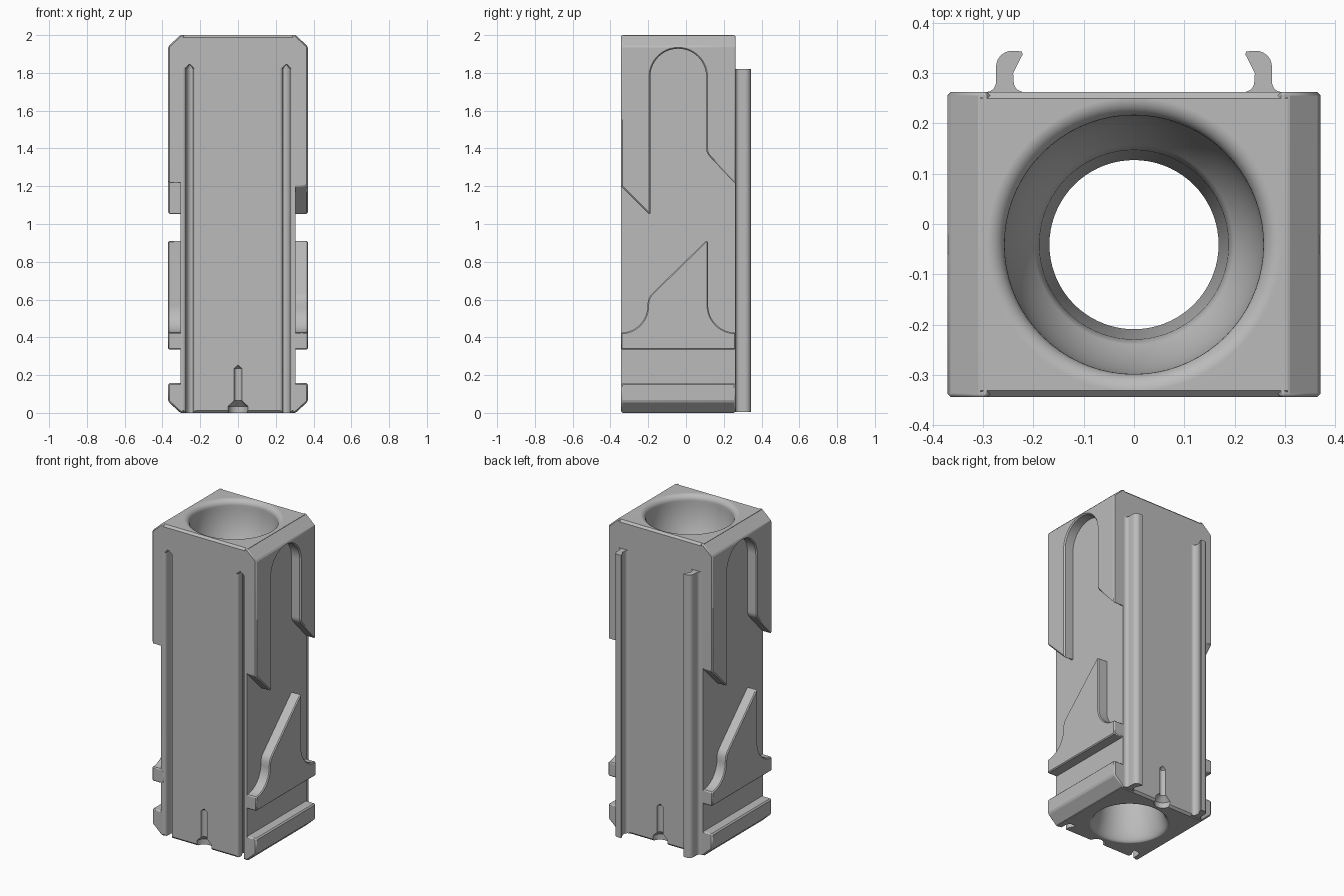
import bpy, bmesh
from math import pi, cos, sin, sqrt, radians
from mathutils import Vector, Matrix

if "Cube" in bpy.data.objects:
    bpy.data.objects.remove(bpy.data.objects["Cube"])

FRONT, BACK = -0.344, 0.262      # body faces, without the rails
MID = (FRONT + BACK) / 2         # centre line of the body in y
CORE, WIDE = 0.305, 0.37         # half widths of core and side plates
HALF_TURN = Matrix.Translation((0, 2 * MID, 0)) @ Matrix.Rotation(pi, 4, "Z")

grey = bpy.data.materials.new("plain grey")
grey.use_nodes = True
grey.diffuse_color = (0.5, 0.5, 0.5, 1)
grey.node_tree.nodes["Principled BSDF"].inputs["Base Color"].default_value = (0.5, 0.5, 0.5, 1)


def arc(cx, cy, r, a0, a1, n=12):
    steps = [radians(a0 + (a1 - a0) * i / n) for i in range(n + 1)]
    return [(cx + r * cos(a), cy + r * sin(a)) for a in steps]


def prism(points, vector):
    """Extrude a closed outline of 3D points along a vector."""
    bm = bmesh.new()
    face = bm.faces.new([bm.verts.new(p) for p in points])
    new = bmesh.ops.extrude_face_region(bm, geom=[face])["geom"]
    bmesh.ops.translate(bm, vec=vector, verts=[v for v in new if isinstance(v, bmesh.types.BMVert)])
    return bm


def lathe(profile, x, y, steps):
    """Spin an (r, z) profile round a vertical axis."""
    bm = bmesh.new()
    verts = [bm.verts.new((x + r, y, z)) for r, z in profile]
    edges = [bm.edges.new(pair) for pair in zip(verts, verts[1:])]
    bmesh.ops.spin(bm, geom=verts + edges, cent=(x, y, 0), axis=(0, 0, 1), angle=2 * pi, steps=steps)
    bmesh.ops.remove_doubles(bm, verts=bm.verts[:], dist=1e-5)
    return bm


def finish(name, bm):
    bmesh.ops.recalc_face_normals(bm, faces=bm.faces[:])
    mesh = bpy.data.meshes.new(name)
    bm.to_mesh(mesh)
    bm.free()
    mesh.materials.append(grey)
    ob = bpy.data.objects.new(name, mesh)
    bpy.context.collection.objects.link(ob)
    return ob


def smooth(ob):
    bpy.ops.object.select_all(action="DESELECT")
    ob.select_set(True)
    bpy.context.view_layer.objects.active = ob
    bpy.ops.object.shade_smooth_by_angle(angle=radians(30))
    mod = ob.modifiers.new("weighted normals", "WEIGHTED_NORMAL")
    mod.keep_sharp = True


def bevel(ob, width):
    mod = ob.modifiers.new("bevel", "BEVEL")
    mod.width = width
    mod.limit_method = "ANGLE"
    mod.angle_limit = radians(35)


# Core block with small chamfers along its front and back edges
c = 0.013
outline = [(FRONT, c), (FRONT + c, 0), (BACK - c, 0), (BACK, c),
           (BACK, 2 - c), (BACK - c, 2), (FRONT + c, 2), (FRONT, 2 - c)]
core = finish("core_block", prism([(-CORE, y, z) for y, z in outline], (2 * CORE, 0, 0)))

# Bore: rounded lip and deep bowl on top, flared opening below
bowl = [(0.257 * cos(t), 1.965 - 0.36 * sin(t)) for t in (radians(43 * i / 12) for i in range(13))]
lip = arc(0.292, 1.965, 0.035, 180, 90, 8)
flare = [(0.168 + 0.066 * (1 - sin(t)), 0.4 * (1 - cos(t))) for t in (pi / 2 * i / 12 for i in range(13))]
bore = ([(0, -0.1), (flare[0][0], -0.1)] + flare + [(0.168, 1.3)]
        + bowl[::-1] + lip[1:] + [(0.292, 2.1), (0, 2.1)])
cutters = [finish("bore_cutter", lathe(bore, 0, MID, 72))]

# Hooked rail section, offset from the face it sits on
hook = ([(0.218, -0.01), (0.218, 0)] + arc(0.218, 0.021, 0.021, -90, 0, 5)[1:]
        + [(0.240, 0.038), (0.221, 0.075), (0.223, 0.081)]
        + arc(0.242, 0.050, 0.032, 80, 0, 6)
        + [(0.274, 0.02)] + arc(0.294, 0.02, 0.02, 180, 270, 5) + [(0.294, -0.01)])

for side, label in ((1, "left"), (-1, "right")):
    # Rail on the back
    rail = finish(label + "_rail", prism([(side * x, BACK + y, 0.005) for x, y in hook], (0, 0, 1.815)))
    smooth(rail)
    # Matching groove in the front, with a pointed top
    bm = prism([(side * x, FRONT + y, -0.1) for x, y in hook], (0, 0, 1.922))
    top = max(bm.faces, key=lambda f: f.calc_center_median().z)
    new = bmesh.ops.extrude_face_region(bm, geom=[top])["geom"]
    bm.faces.remove(top)
    for v in new:
        if isinstance(v, bmesh.types.BMVert):
            v.co.z += 0.022
            v.co.x += (side * 0.257 - v.co.x) * 0.9
    cutters.append(finish(label + "_groove_cutter", bm))

# Small pointed channel with a wide foot in the front and back
pin = [(0, -0.05), (0.052, -0.05), (0.052, 0.035), (0.021, 0.065), (0.021, 0.235), (0, 0.253)]
for y in (FRONT, BACK):
    cutters.append(finish("channel_cutter", lathe(pin, 0, y, 32)))

for cutter in cutters:
    cutter.hide_render = True
    mod = core.modifiers.new("cut", "BOOLEAN")
    mod.operation = "DIFFERENCE"
    mod.solver = "EXACT"
    mod.object = cutter
graph = bpy.context.evaluated_depsgraph_get()
cut_mesh = bpy.data.meshes.new_from_object(core.evaluated_get(graph))
core.modifiers.clear()
core.data = cut_mesh
for cutter in cutters:
    bpy.data.objects.remove(cutter)
smooth(core)

# Side plates: outlines in (y, z)
upper = ([(FRONT, 2.05), (FRONT, 1.2), (-0.2, 1.056), (-0.189, 1.05)]
         + arc(MID, 1.78, 0.148, 180, 0, 28)
         + arc(0.167, 1.4, 0.06, 180, 225, 8) + [(BACK, 1.212), (BACK, 2.05)])
ramp = ([(FRONT, 0.335), (BACK, 0.335)] + arc(BACK, 0.57, 0.145, 270, 180)
        + [(0.117, 0.91), (0.105, 0.91), (-0.18, 0.632), (-0.194, 0.614), (-0.202, 0.592)]
        + arc(FRONT, 0.565, 0.14, 0, -90))
foot = [(FRONT, -0.05), (BACK, -0.05), (BACK, 0.157), (FRONT, 0.157)]

for name, points in (("upper_plate", upper), ("ramp_plate", ramp), ("foot_plate", foot)):
    for label, turned in (("left", False), ("right", True)):
        bm = prism([(CORE - 0.02, y, z) for y, z in points], (WIDE - CORE + 0.02, 0, 0))
        # Slanted top and bottom corners, then flat ends
        for z, s in ((2, 1), (0, -1)):
            for co, no in (((CORE, 0, z), (0.06, 0, s * 0.065)), ((0, 0, z), (0, 0, s))):
                cut = bmesh.ops.bisect_plane(bm, geom=bm.verts[:] + bm.edges[:] + bm.faces[:],
                                             plane_co=co, plane_no=no, clear_outer=True)
                edges = [e for e in cut["geom_cut"] if isinstance(e, bmesh.types.BMEdge)]
                if edges:
                    bmesh.ops.holes_fill(bm, edges=edges, sides=0)
        if turned:
            bm.transform(HALF_TURN)
        plate = finish(label + "_" + name, bm)
        bevel(plate, 0.008)
        smooth(plate)
